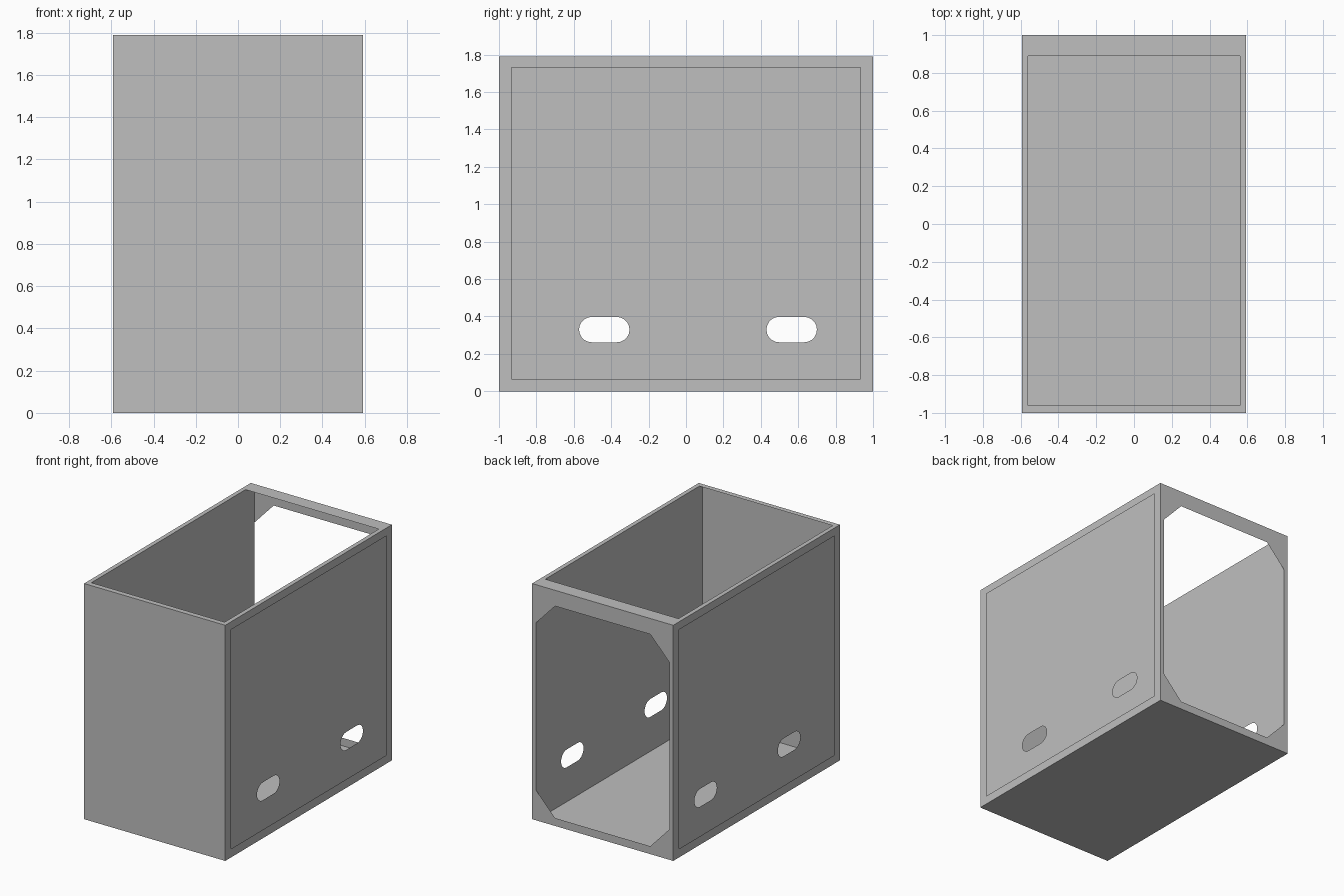
import bpy, bmesh, math
from mathutils import Vector

cube = bpy.data.objects.get("Cube")
if cube:
    bpy.data.objects.remove(cube, do_unlink=True)

grey = bpy.data.materials.new("plain grey")
grey.use_nodes = True
colour = (0.52, 0.52, 0.52, 1)
grey.diffuse_color = colour
grey.node_tree.nodes["Principled BSDF"].inputs["Base Color"].default_value = colour

HX, HY, H = 0.593, 1.0, 1.79   # outer half width, half length, height
WALL = 0.56                    # inner side panels


def rect(a0, a1, b0, b1):
    return [(a0, b0), (a1, b0), (a1, b1), (a0, b1)]


def octagon(a0, a1, b0, b1, ca, cb):
    return [(a0 + ca, b0), (a1 - ca, b0), (a1, b0 + cb), (a1, b1 - cb),
            (a1 - ca, b1), (a0 + ca, b1), (a0, b1 - cb), (a0, b0 + cb)]


def slot(centre, z, half, r, n=10):
    """Stadium outline: two half circles joined by straight sides."""
    pts = []
    for side, start in ((1, -math.pi / 2), (-1, math.pi / 2)):
        for i in range(n + 1):
            t = start + math.pi * i / n
            pts.append((centre + side * (half - r) + r * math.cos(t), z + r * math.sin(t)))
    return pts


def sheet(name, normal, place, outline, holes=()):
    """Flat sheet with holes; place maps 2D points into space."""
    bm = bmesh.new()
    edges = []
    for loop in (outline, *holes):
        vs = [bm.verts.new(place(a, b)) for a, b in loop]
        edges += [bm.edges.new((v, vs[(i + 1) % len(vs)])) for i, v in enumerate(vs)]
    normal = Vector(normal)
    bmesh.ops.triangle_fill(bm, use_beauty=True, use_dissolve=False, edges=edges, normal=normal)
    bm.normal_update()
    for f in bm.faces:
        if f.normal.dot(normal) < 0:
            f.normal_flip()
    mesh = bpy.data.meshes.new(name)
    bm.to_mesh(mesh)
    bm.free()
    mesh.materials.append(grey)
    obj = bpy.data.objects.new(name, mesh)
    bpy.context.collection.objects.link(obj)


# Floor, front and the back with its chamfered opening
plan = rect(-HX, HX, -HY, HY)
end = rect(-HX, HX, 0, H)
sheet("floor", (0, 0, -1), lambda a, b: (a, b, 0), plan)
sheet("front_wall", (0, -1, 0), lambda a, b: (a, -HY, b), end)
sheet("back_wall", (0, 1, 0), lambda a, b: (a, HY, b), end,
      [octagon(-WALL, WALL, 0.06, 1.67, 0.16, 0.17)])

# Rim around the open top
sheet("top_rim", (0, 0, 1), lambda a, b: (a, b, H), plan,
      [rect(-WALL, WALL, -0.96, 0.89)])

# Each side: an outer frame over a recessed panel with two slots
side = rect(-HY, HY, 0, H)
for label, s in (("left", 1), ("right", -1)):
    sheet(label + "_frame", (s, 0, 0), lambda a, b: (s * HX, a, b), side,
          [rect(-0.933, 0.933, 0.065, 1.73)])
    sheet(label + "_panel", (s, 0, 0), lambda a, b: (s * WALL, a, b), side,
          [slot(c, 0.33, 0.135, 0.068) for c in (-0.437, 0.565)])
